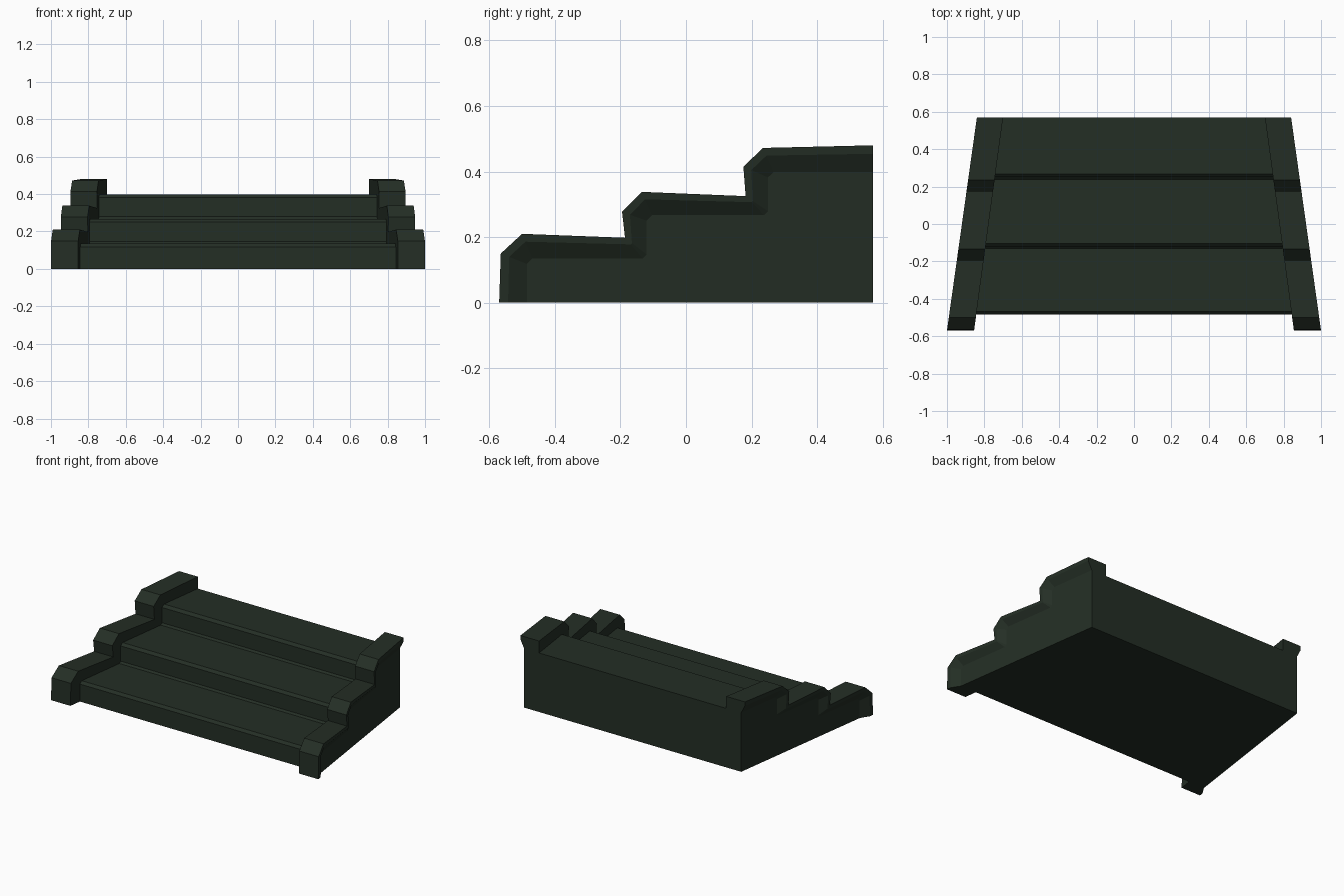
import bpy, bmesh

if "Cube" in bpy.data.objects:
    bpy.data.objects.remove(bpy.data.objects["Cube"])

# Side profiles (y, z); both have the same number of points so they can be lofted
STEP = [(-.485, 0), (-.485, .118), (-.468, .135), (-.132, .135), (-.12, .147),
        (-.12, .25), (-.103, .267), (.238, .267), (.25, .279), (.25, .382),
        (.268, .399), (.57, .399)]
CURB = [(-.57, 0), (-.565, .15), (-.5, .21), (-.186, .198), (-.186, .198),
        (-.195, .277), (-.135, .338), (.182, .325), (.182, .325),
        (.175, .415), (.235, .472), (.57, .48)]
RIM = [(c[0] + (s[0] - c[0]) * .32, c[1] + (s[1] - c[1]) * .32)
       for c, s in zip(CURB, STEP)]


# Tapered plan: half widths at a given depth
def outer(y):
    return .92 - .1404 * y


def inner(y):
    return .7775 - .136 * y


def body(y):
    return outer(y) - .028


stone = bpy.data.materials.new("dark green stone")
stone.diffuse_color = (.0175, .0275, .0185, 1)
stone.use_nodes = True
stone.node_tree.nodes["Principled BSDF"].inputs["Base Color"].default_value = stone.diffuse_color

bm = bmesh.new()


def ring(profile, width, side):
    return [bm.verts.new((side * width(y), y, z)) for y, z in profile]


# Cross-section from the centre outwards: tread edge, curb inside, curb top, rim, side wall
layers = [(STEP, inner), (CURB, inner), (CURB, outer), (RIM, outer), (STEP, body)]
rings = [ring(p, w, -1) for p, w in reversed(layers)] + [ring(p, w, 1) for p, w in layers]
for a, b in zip(rings, rings[1:]):
    for i in range(len(STEP) - 1):
        bm.faces.new((a[i], b[i], b[i + 1], a[i + 1]))

# Side walls, underside and back wall
left = bm.verts.new((-body(.57), .57, 0))
right = bm.verts.new((body(.57), .57, 0))
bm.faces.new(rings[0] + [left])
bm.faces.new(rings[-1] + [right])
bm.faces.new([r[0] for r in rings] + [right, left])
bm.faces.new([r[-1] for r in rings] + [right, left])

bmesh.ops.remove_doubles(bm, verts=bm.verts, dist=1e-5)
bmesh.ops.recalc_face_normals(bm, faces=bm.faces)
mesh = bpy.data.meshes.new("stair_block")
bm.to_mesh(mesh)
bm.free()
mesh.materials.append(stone)
bpy.context.collection.objects.link(bpy.data.objects.new("stair_block", mesh))
